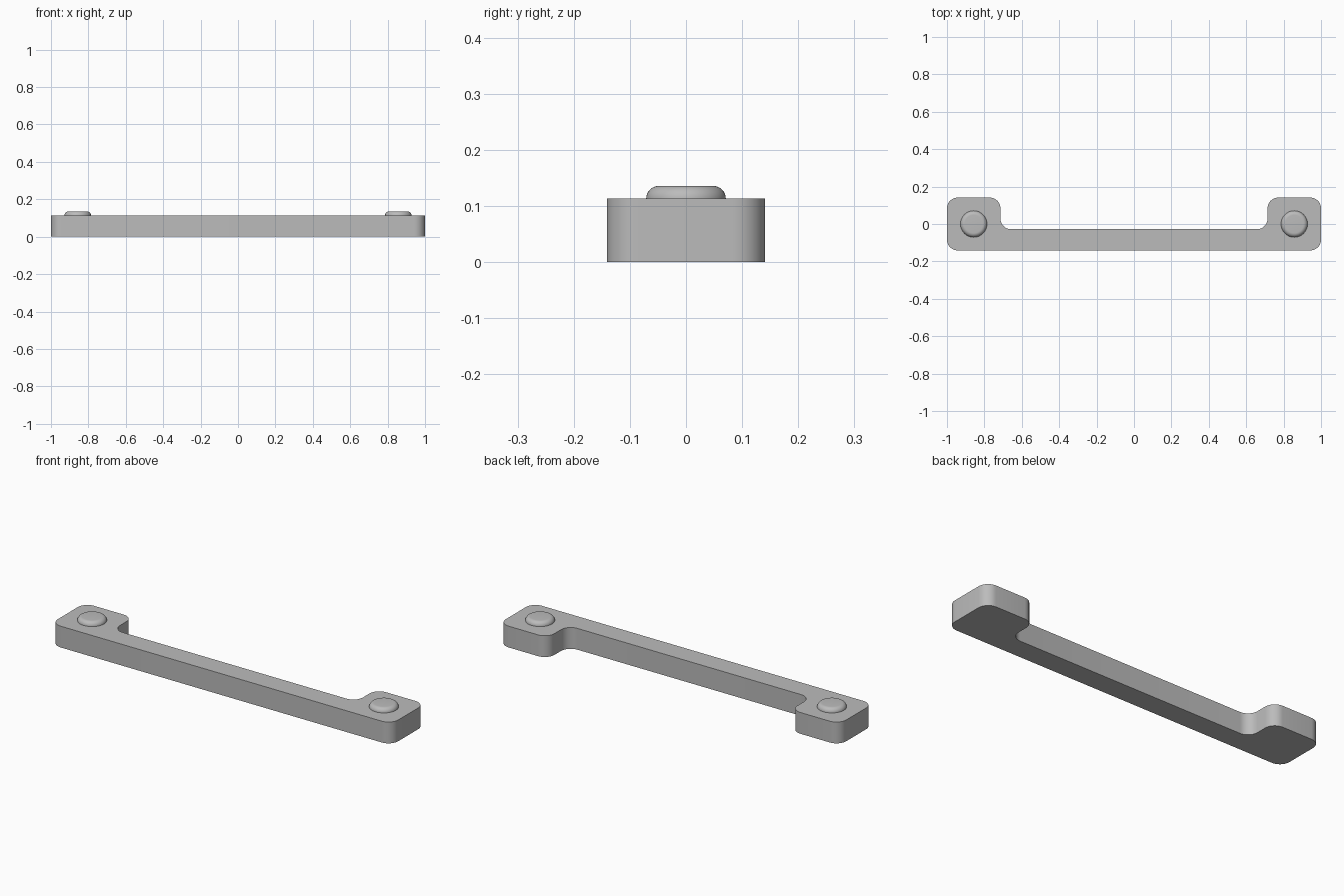
import bpy, bmesh, math

if "Cube" in bpy.data.objects:
    bpy.data.objects.remove(bpy.data.objects["Cube"])

HEIGHT = 0.113      # plate thickness
R = 0.057           # corner radius in plan
grey = bpy.data.materials.new("plain grey")
grey.diffuse_color = (0.5, 0.5, 0.5, 1)
grey.use_nodes = True
grey.node_tree.nodes["Principled BSDF"].inputs["Base Color"].default_value = grey.diffuse_color


def finish(bm, name):
    bmesh.ops.recalc_face_normals(bm, faces=bm.faces)
    mesh = bpy.data.meshes.new(name)
    bm.to_mesh(mesh)
    bm.free()
    mesh.materials.append(grey)
    obj = bpy.data.objects.new(name, mesh)
    bpy.context.collection.objects.link(obj)
    bpy.ops.object.select_all(action='DESELECT')
    obj.select_set(True)
    bpy.context.view_layer.objects.active = obj
    bpy.ops.object.shade_smooth_by_angle(angle=math.radians(35))
    return obj


def arc(cx, cy, start, end, steps=10):
    angles = [math.radians(start + (end - start) * i / steps) for i in range(steps + 1)]
    return [(cx + R * math.cos(a), cy + R * math.sin(a)) for a in angles]


# Handle plate: right half of the outline, mirrored, then extruded upwards
half = (arc(1 - R, -0.141 + R, -90, 0) + arc(1 - R, 0.141 - R, 0, 90)
        + arc(0.714 + R, 0.141 - R, 90, 180)
        + arc(0.714 - R, -0.028 + R, 0, -90))
outline = half + [(-x, y) for x, y in reversed(half)]
bm = bmesh.new()
base = bm.faces.new([bm.verts.new((x, y, 0)) for x, y in outline])
top = bmesh.ops.extrude_face_region(bm, geom=[base], use_keep_orig=True)
bmesh.ops.translate(bm, vec=(0, 0, HEIGHT),
                    verts=[g for g in top["geom"] if isinstance(g, bmesh.types.BMVert)])
finish(bm, "handle_plate")

# Round buttons with a rolled upper edge: a lathed profile on each end
SEG, BR, ROLL, TOP = 48, 0.071, 0.023, 0.136
profile = [(BR, HEIGHT - 0.01)] + [
    (BR - ROLL + ROLL * math.cos(a), TOP - ROLL + ROLL * math.sin(a))
    for a in (math.pi / 2 * i / 8 for i in range(9))]
for side, label in ((-1, "left"), (1, "right")):
    bm = bmesh.new()
    rings = [[bm.verts.new((side * 0.857 + r * math.cos(2 * math.pi * k / SEG),
                            r * math.sin(2 * math.pi * k / SEG), z))
              for k in range(SEG)] for r, z in profile]
    for low, high in zip(rings, rings[1:]):
        for k in range(SEG):
            n = (k + 1) % SEG
            bm.faces.new((low[k], low[n], high[n], high[k]))
    bm.faces.new(rings[0])
    bm.faces.new(rings[-1])
    finish(bm, label + "_button")
